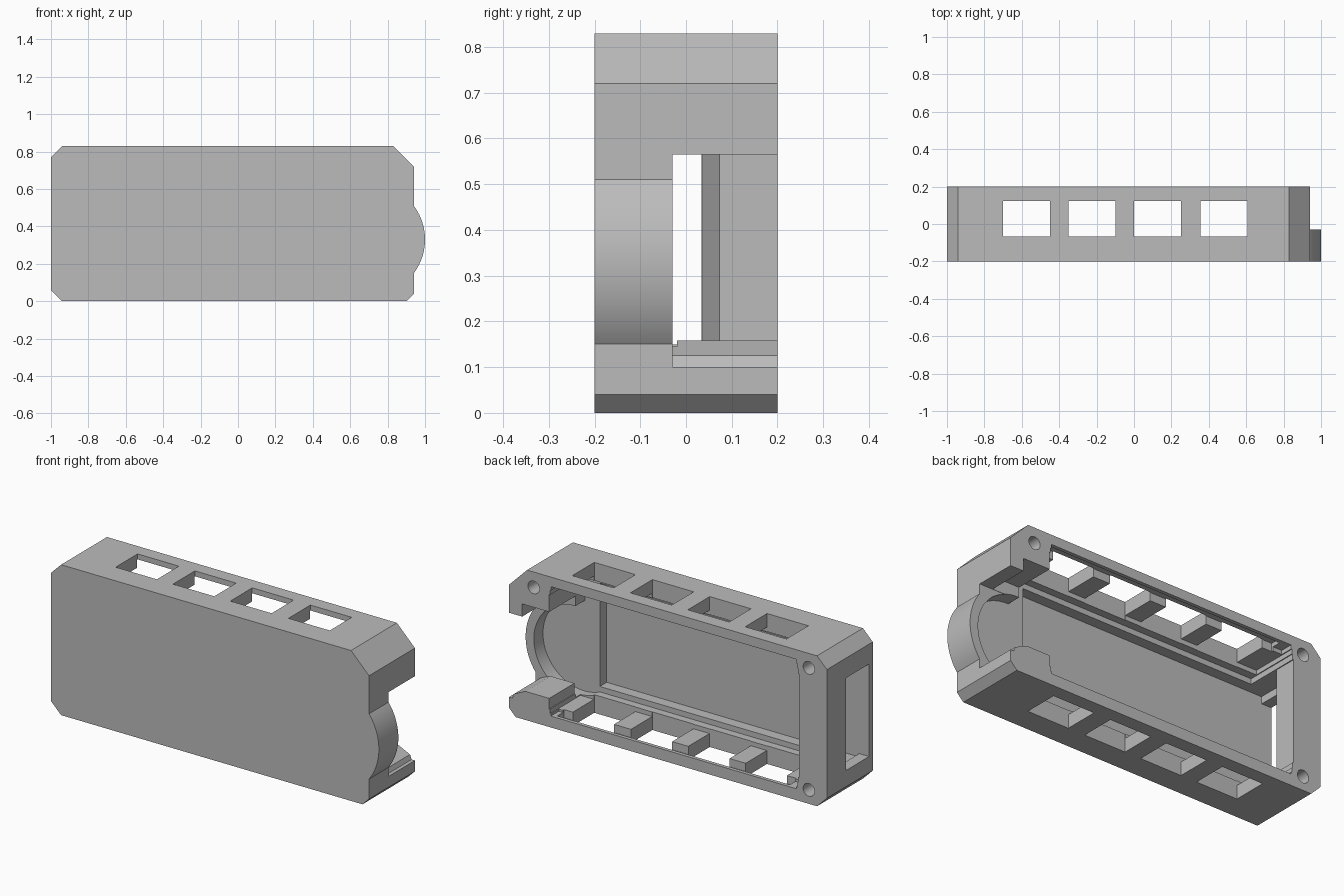
import bpy, bmesh, math

if "Cube" in bpy.data.objects:
    bpy.data.objects.remove(bpy.data.objects["Cube"])

grey = bpy.data.materials.new("plain grey")
grey.diffuse_color = (0.5, 0.5, 0.5, 1)
grey.use_nodes = True
grey.node_tree.nodes["Principled BSDF"].inputs["Base Color"].default_value = grey.diffuse_color


def prism(name, pts, lo, hi, axis="y"):
    """Extrude an xz outline along y, or an xy outline along z."""
    bm = bmesh.new()
    place = (lambda p, t: (p[0], t, p[1])) if axis == "y" else (lambda p, t: (p[0], p[1], t))
    a = [bm.verts.new(place(p, lo)) for p in pts]
    b = [bm.verts.new(place(p, hi)) for p in pts]
    bm.faces.new(a)
    bm.faces.new(b[::-1])
    for i in range(len(pts)):
        j = (i + 1) % len(pts)
        bm.faces.new((a[j], a[i], b[i], b[j]))
    bmesh.ops.recalc_face_normals(bm, faces=bm.faces[:])
    me = bpy.data.meshes.new(name)
    bm.to_mesh(me)
    bm.free()
    me.materials.append(grey)
    ob = bpy.data.objects.new(name, me)
    bpy.context.collection.objects.link(ob)
    return ob


def box(name, x0, x1, y0, y1, z0, z1):
    return prism(name, [(x0, z0), (x1, z0), (x1, z1), (x0, z1)], y0, y1)


def disc(name, x, z, r, y0, y1, n):
    pts = [(x + r * math.cos(2 * math.pi * i / n), z + r * math.sin(2 * math.pi * i / n))
           for i in range(n)]
    return prism(name, pts, y0, y1)


def combine(target, tool, op="DIFFERENCE"):
    mod = target.modifiers.new(op, "BOOLEAN")
    mod.operation, mod.object, mod.solver = op, tool, "EXACT"
    bpy.context.view_layer.objects.active = target
    bpy.ops.object.modifier_apply(modifier=mod.name)
    bpy.data.objects.remove(tool)


# Chamfered outer shell with a round bulge on the right end
shell = prism("case_shell", [(-0.94, 0), (0.9, 0), (0.94, 0.04), (0.94, 0.72), (0.83, 0.83),
                             (-0.94, 0.83), (-1, 0.77), (-1, 0.06)], -0.2, 0.2)
combine(shell, disc("bulge", 0.7, 0.33, 0.3, -0.2, -0.03, 96), "UNION")

# Stepped cavity, open at the back
combine(shell, prism("deep_pocket", [(-0.94, -0.17), (0.603, -0.17), (0.603, 0.3), (-0.83, 0.3),
                                     (-0.83, 0.073), (-0.94, 0.035)], 0.13, 0.70, "z"))
combine(shell, box("board_recess", -0.825, 0.695, -0.11, 0.3, 0.10, 0.73))
combine(shell, box("inner_step", -0.82, 0.69, -0.065, 0.3, 0.075, 0.755))
combine(shell, box("rim_groove", -0.76, 0.66, 0.12, 0.18, 0.03, 0.80))
combine(shell, box("rim_opening", -0.815, 0.685, 0.13, 0.3, 0.063, 0.777))

# Round seat and side opening at the right end
combine(shell, disc("round_seat", 0.7, 0.33, 0.25, -0.11, -0.02, 96))
combine(shell, prism("right_opening", [(0.5, 0.158), (0.84, 0.158), (0.91, 0.125), (0.92, 0.10),
                                       (1.2, 0.10), (1.2, 0.565), (0.5, 0.565)], -0.03, 0.3))
combine(shell, box("lip_recess", 0.6, 0.86, -0.028, 0.31, 0.4, 0.635))

# Window in the left end
combine(shell, box("left_window", -1.1, -0.9, -0.168, 0.034, 0.15, 0.66))

# Four windows through the top and bottom
for x in (-0.70, -0.35, 0.0, 0.355):
    combine(shell, box("slot", x, x + 0.252, -0.067, 0.124, -0.1, 1))

# Screw holes in the back corners
for x, z in ((-0.89, 0.077), (-0.89, 0.75), (0.79, 0.745)):
    combine(shell, disc("screw_hole", x, z, 0.035, 0.1, 0.3, 32))

bpy.ops.object.select_all(action="DESELECT")
shell.select_set(True)
bpy.context.view_layer.objects.active = shell
bpy.ops.object.shade_smooth_by_angle(angle=math.radians(20))
